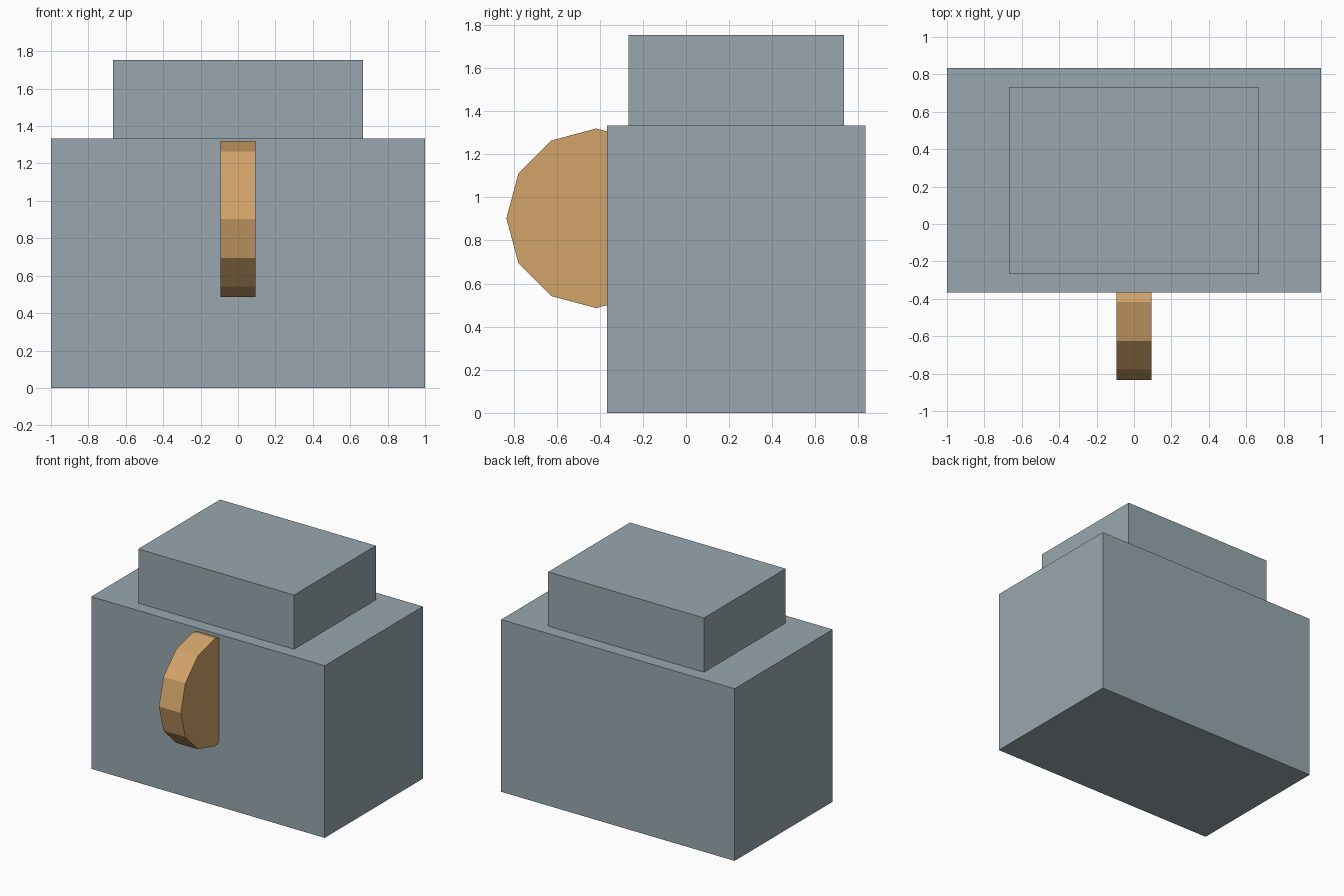
import bpy, math

if "Cube" in bpy.data.objects:
    bpy.data.objects.remove(bpy.data.objects["Cube"])


def material(name, rgb):
    m = bpy.data.materials.new(name)
    m.diffuse_color = (*rgb, 1)
    m.use_nodes = True
    m.node_tree.nodes["Principled BSDF"].inputs["Base Color"].default_value = m.diffuse_color
    return m


def finish(obj, name, mat):
    obj.name = name
    obj.data.materials.append(mat)
    return obj


def box(name, lo, hi, mat):
    center = [(a + b) / 2 for a, b in zip(lo, hi)]
    bpy.ops.mesh.primitive_cube_add(size=1, location=center)
    obj = bpy.context.object
    for v in obj.data.vertices:
        for i in range(3):
            v.co[i] *= hi[i] - lo[i]
    return finish(obj, name, mat)


gray = material("blue_gray", (0.314, 0.386, 0.423))
tan = material("tan", (0.645, 0.371, 0.144))

# Main body and the smaller block on top
box("body", (-1, -0.367, 0), (1, 0.833, 1.333), gray)
box("top_block", (-0.667, -0.267, 1.333), (0.667, 0.733, 1.753), gray)

# Twelve-sided disc half sunk into the front, axis along x
bpy.ops.mesh.primitive_cylinder_add(
    vertices=12, radius=0.4167, depth=0.1875,
    location=(0, -0.4167, 0.903), rotation=(0, math.pi / 2, 0))
finish(bpy.context.object, "front_disc", tan)
